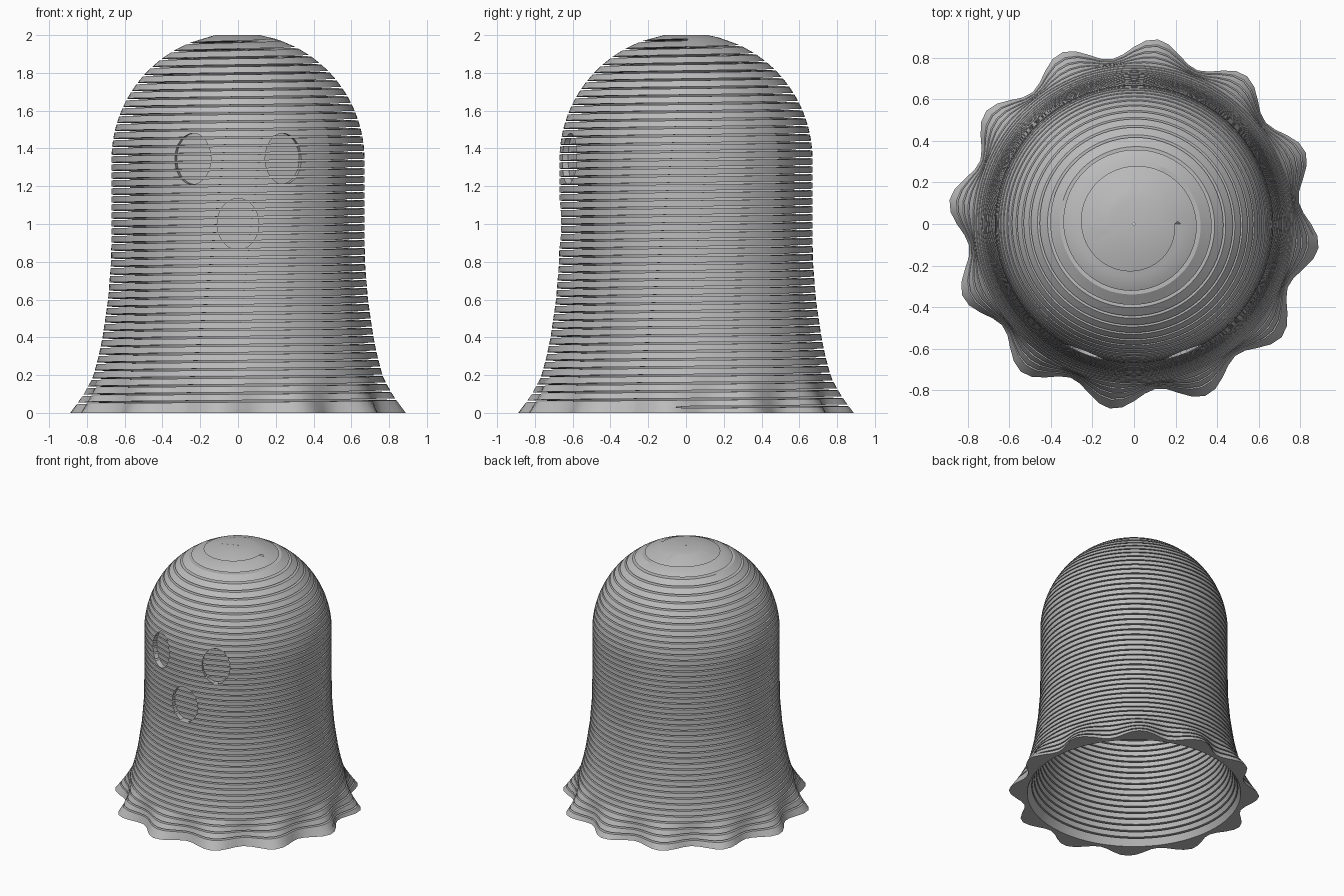
import bpy, bmesh
from math import sin, cos, pi, sqrt, radians, floor
from mathutils import Matrix

cube = bpy.data.objects.get("Cube")
if cube:
    bpy.data.objects.remove(cube, do_unlink=True)

SEGS = 96          # steps per turn
TURNS = 46         # turns of the spiral slot
PITCH = 0.0423
START = 0.03       # height where the slot begins
GAP = 0.01
WALL = 0.085
TOP = 2.0
DOME_Z, DOME_R = 1.34, 0.67

grey = bpy.data.materials.new("grey")
grey.use_nodes = True
colour = (0.5, 0.5, 0.5, 1)
grey.diffuse_color = colour
grey.node_tree.nodes["Principled BSDF"].inputs["Base Color"].default_value = colour

# Flared sheet profile: (height, radius)
PROFILE = [(0, .848), (.05, .823), (.1, .80), (.2, .765), (.3, .738), (.4, .717),
           (.6, .688), (.8, .672), (.95, DOME_R), (DOME_Z, DOME_R)]


def body_radius(z, inset=0.0):
    if z >= DOME_Z:
        return sqrt(max(0, (DOME_R - inset) ** 2 - (z - DOME_Z) ** 2))
    for (z0, r0), (z1, r1) in zip(PROFILE, PROFILE[1:]):
        if z <= z1:
            return r0 + (r1 - r0) * (z - z0) / (z1 - z0) - inset


def outer_radius(z, a):
    # Twelve scallops that fade out above the hem
    wave = 0.048 * max(0, 1 - z / 0.19)
    return body_radius(z) + wave * cos(12 * (a - radians(83)))


def slot_edge(step, side):
    # Height of one edge of the spiral slot; the slot is closed past its ends
    t = step / SEGS
    half = GAP / 2 if 0 <= t <= TURNS else 0
    return min(TOP, max(0, START + PITCH * t + side * half))


def point(r, a, z):
    return (r * cos(a), r * sin(a), z)


# Body: one long wound strip with a narrow gap between turns
bm = bmesh.new()
previous = None
first = -2 * SEGS
last = (TURNS + 2) * SEGS
for step in range(first, last):
    a = 2 * pi * step / SEGS
    low, high = slot_edge(step, 1), slot_edge(step + SEGS, -1)
    if high - low < 1e-5:
        if previous:
            bm.faces.new(previous)
        previous = None
        continue
    ring = [bm.verts.new(point(outer_radius(low, a), a, low)),
            bm.verts.new(point(outer_radius(high, a), a, high)),
            bm.verts.new(point(max(.004, body_radius(high, WALL)), a, high)),
            bm.verts.new(point(max(.004, body_radius(low, WALL)), a, low))]
    if previous:
        for i in range(4):
            j = (i + 1) % 4
            bm.faces.new((previous[i], ring[i], ring[j], previous[j]))
    else:
        bm.faces.new(ring)
    previous = ring
if previous:
    bm.faces.new(previous)
bmesh.ops.recalc_face_normals(bm, faces=bm.faces)
mesh = bpy.data.meshes.new("body")
bm.to_mesh(mesh)
bm.free()
body = bpy.data.objects.new("body", mesh)
bpy.context.collection.objects.link(body)
mesh.materials.append(grey)


# Eyes and mouth: shallow oval recesses cut towards the axis
def recess(name, angle, z, width, height):
    bpy.ops.mesh.primitive_cylinder_add(vertices=48, radius=0.5, depth=1)
    cutter = bpy.context.object
    cutter.name = name
    cutter.data.materials.append(grey)
    cutter.data.transform(Matrix.Translation((0, 0, z))
                          @ Matrix.Rotation(angle, 4, 'Z')
                          @ Matrix.Translation((0, -0.73, 0))
                          @ Matrix.Rotation(pi / 2, 4, 'X')
                          @ Matrix.Diagonal((width, height, 0.2, 1)))
    mod = body.modifiers.new(name, 'BOOLEAN')
    mod.operation = 'DIFFERENCE'
    mod.solver = 'EXACT'
    mod.object = cutter
    bpy.context.view_layer.objects.active = body
    bpy.ops.object.modifier_apply(modifier=name)
    bpy.data.objects.remove(cutter, do_unlink=True)


for side in (-1, 1):
    recess("eye_cutter", side * radians(21.2), 1.345, 0.205, 0.27)
recess("mouth_cutter", 0, 1.0, 0.22, 0.27)

# Smooth shading with sharp slot edges
bpy.ops.object.select_all(action='DESELECT')
body.select_set(True)
bpy.context.view_layer.objects.active = body
bpy.ops.object.shade_smooth_by_angle(angle=radians(30))
